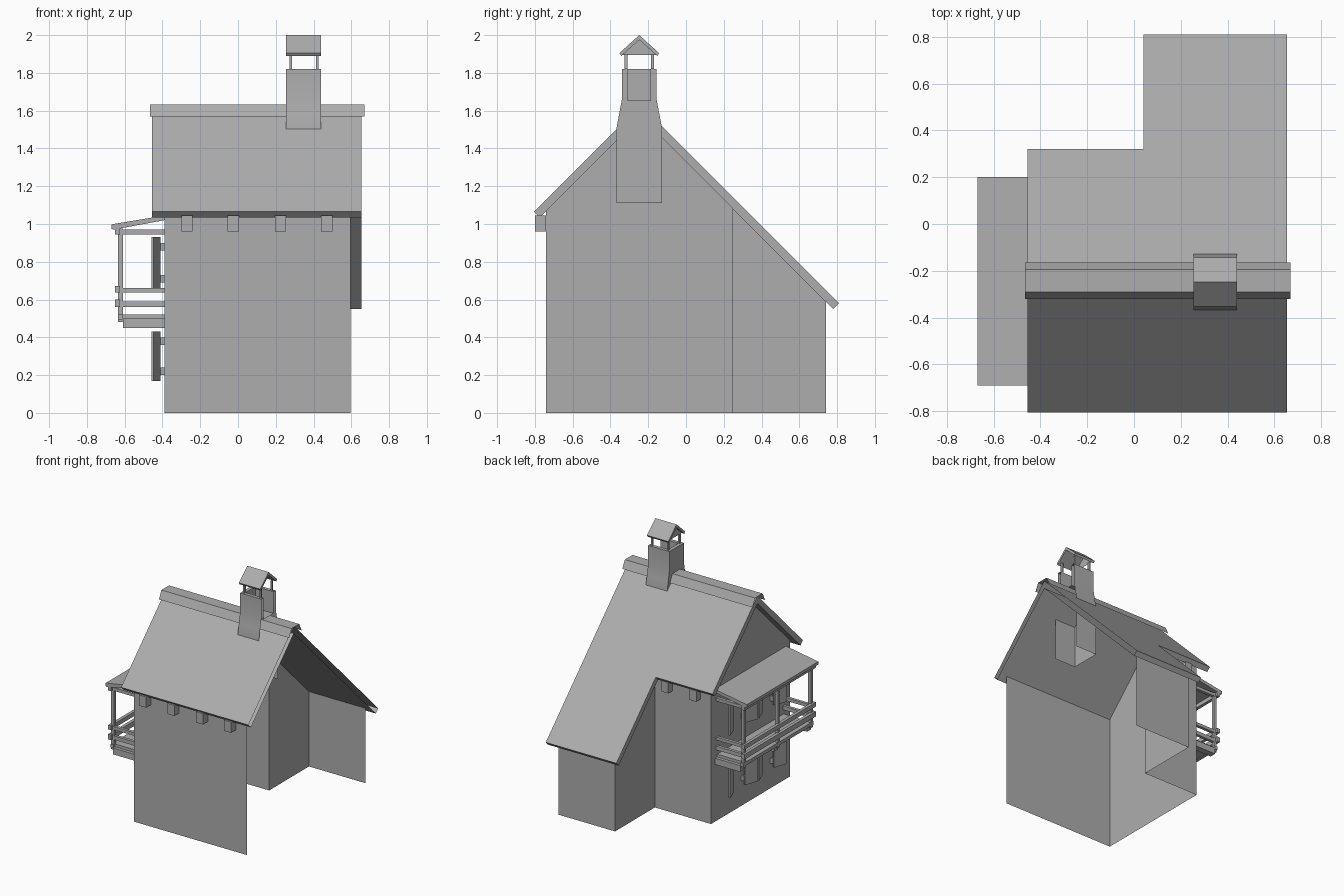
import bpy, bmesh
from math import radians

if "Cube" in bpy.data.objects:
    bpy.data.objects.remove(bpy.data.objects["Cube"])

grey = bpy.data.materials.new("dark_grey")
grey.diffuse_color = (0.42, 0.42, 0.42, 1)
grey.use_nodes = True
grey.node_tree.nodes["Principled BSDF"].inputs["Base Color"].default_value = grey.diffuse_color

def mesh(name, verts, faces):
    me = bpy.data.meshes.new(name)
    me.from_pydata(verts, [], faces)
    bm = bmesh.new()
    bm.from_mesh(me)
    bmesh.ops.recalc_face_normals(bm, faces=bm.faces)
    bm.to_mesh(me)
    bm.free()
    me.materials.append(grey)
    ob = bpy.data.objects.new(name, me)
    bpy.context.collection.objects.link(ob)
    return ob

def prism(name, pts, x0, x1, left=True, right=True, closed=True):
    """Sweep a (y, z) profile along x, with optional end caps."""
    n = len(pts)
    verts = [(x, y, z) for x in (x0, x1) for y, z in pts]
    faces = [(i, (i + 1) % n, n + (i + 1) % n, n + i) for i in range(n if closed else n - 1)]
    if left:
        faces.append(tuple(range(n)))
    if right:
        faces.append(tuple(range(n, 2 * n)))
    return mesh(name, verts, faces)

def box(name, x0, x1, y0, y1, z0, z1):
    return prism(name, [(y0, z0), (y1, z0), (y1, z1), (y0, z1)], x0, x1)

R = -0.24                      # ridge line
def under(y):                  # underside of the roof
    return 1.57 - abs(y - R)

# walls: the right side is open like a cutaway
L, X, F, B, E, S = -0.39, 0.595, -0.74, 0.245, 0.74, 0.10
mesh("front_wall", [(L, F, 0), (X, F, 0), (X, F, under(F)), (L, F, under(F))], [(0, 1, 2, 3)])
mesh("left_gable_wall", [(L, F, 0), (L, B, 0), (L, B, under(B)), (L, R, under(R)), (L, F, under(F))],
     [(0, 1, 2, 3, 4)])
mesh("back_wall", [(L, B, 0), (S, B, 0), (S, B, under(B)), (L, B, under(B))], [(0, 1, 2, 3)])
mesh("lean_to_walls", [(S, B, 0), (S, E, 0), (X, E, 0), (S, B, under(B)), (S, E, under(E)), (X, E, under(E))],
     [(0, 1, 4, 3), (1, 2, 5, 4)])

# roof slabs, open at the cutaway end
def slope(name, side, run, x0, x1, left):
    pts = [(0, 1.63), (run, 1.63 - run), (run - 0.03, 1.60 - run), (0, 1.57)]
    n = [(R + side * y, z) for y, z in pts]
    verts = [(x, y, z) for x in (x0, x1) for y, z in n]
    faces = [(i, i + 1, i + 5, i + 4) for i in range(3)]
    if left:
        faces.append((0, 1, 2, 3))
    return mesh(name, verts, faces)

slope("front_roof", -1, 0.565, -0.455, 0.655, True)
slope("back_roof", 1, 0.56, -0.455, 0.04, True)
slope("long_back_roof", 1, 1.05, 0.04, 0.655, True)
prism("ridge_cap", [(-0.32, 1.57), (-0.29, 1.632), (-0.195, 1.632), (-0.165, 1.57)],
      -0.465, 0.67, left=False, right=False, closed=False)

# joist ends under the eaves
for i, x in enumerate((-0.27, -0.025, 0.225, 0.47)):
    box(f"front_joist_{i}", x - 0.03, x + 0.03, -0.80, F, 0.96, 1.045)
    if x < 0:
        box(f"back_joist_{i}", x - 0.03, x + 0.03, B, 0.30, 0.96, 1.045)

# chimney shell, open at the cutaway side, with a flue pit in its top
C = -0.2475
half = [(0.12, 1.11), (0.12, 1.51), (0.105, 1.59), (0.09, 1.67), (0.09, 1.82), (0.062, 1.82), (0.062, 1.65)]
prof = [(C - y, z) for y, z in half] + [(C + y, z) for y, z in reversed(half)]
chimney = prism("chimney", prof, 0.255, 0.44, left=False, right=False, closed=False)
bpy.context.view_layer.objects.active = chimney
chimney.select_set(True)
bpy.ops.object.shade_smooth_by_angle(angle=radians(30))
outer = [(C - y, z) for y, z in half[:5]] + [(C + y, z) for y, z in reversed(half[:5])]
mesh("chimney_left_side", [(0.255, y, z) for y, z in outer], [tuple(range(len(outer)))])
flue = [(C - 0.062, 1.65), (C + 0.062, 1.65), (C + 0.062, 1.82), (C - 0.062, 1.82)]
mesh("flue_left_side", [(0.283, y, z) for y, z in flue], [(0, 1, 2, 3)])
box("flue_rim", 0.255, 0.283, C - 0.062, C + 0.062, 1.81, 1.82)

# chimney hood on four posts
for i, x in enumerate((0.272, 0.412)):
    for j, y in enumerate((C - 0.077, C + 0.063)):
        box(f"hood_post_{i}{j}", x, x + 0.014, y, y + 0.014, 1.82, 1.90)
prism("chimney_hood", [(C, 2.0), (C - 0.105, 1.905), (C - 0.095, 1.89), (C, 1.975),
                       (C + 0.095, 1.89), (C + 0.105, 1.905)], 0.255, 0.44)
mesh("hood_gable", [(0.272, C - 0.09, 1.895), (0.272, C + 0.09, 1.895), (0.272, C, 1.975)], [(0, 1, 2)])

# balcony floor, beams, posts and rails
Y0, Y1 = -0.66, 0.17
box("balcony_floor", -0.61, L, Y0, Y1, 0.50, 0.522)
box("floor_edge_beam", -0.635, -0.61, Y0 - 0.02, Y1 + 0.02, 0.495, 0.522)
for i, y in enumerate((Y0, C, Y1)):
    box(f"balcony_post_{i}", -0.635, -0.61, y - 0.012, y + 0.012, 0.48, 0.975)
    box(f"floor_beam_{i}", -0.61, L, y - 0.025, y + 0.025, 0.45, 0.50)
for name, z0, z1 in (("lower_rail", 0.56, 0.59), ("upper_rail", 0.638, 0.662), ("roof_beam", 0.945, 0.97)):
    box(name + "_long", -0.65, -0.625, Y0 - 0.03, Y1 + 0.03, z0, z1 + 0.01)
    for i, y in enumerate((Y0, Y1)):
        box(f"{name}_end_{i}", -0.65, L, y - 0.012, y + 0.012, z0, z1)

# balcony roof: a thin sloping slab
sec = [(-0.67, 0.975), (-0.66, 0.97), (L, 1.02), (L, 1.045), (-0.67, 0.998)]
mesh("balcony_roof", [(x, y, z) for y in (-0.69, 0.20) for x, z in sec],
     [(i, (i + 1) % 5, 5 + (i + 1) % 5, 5 + i) for i in range(5)] + [(0, 1, 2, 3, 4), (5, 6, 7, 8, 9)])

# pairs of shutters standing ajar on hinges on the left wall
def shutters(name, yc, z0, z1, hw=0.07):
    for k, s in enumerate((-1, 1)):
        y = yc + s * hw
        leaf = box(f"{name}_shutter_{k}", -0.006, 0.006, 0, s * 0.11, z0, z1)
        leaf.location = (L - 0.025, y, 0)
        leaf.rotation_euler.z = s * radians(20)
        for h, z in enumerate((z0 + 0.05, z1 - 0.05)):
            box(f"{name}_hinge_{k}{h}", L - 0.025, L, y - 0.008, y + 0.008, z - 0.02, z + 0.02)

for i, yc in enumerate((C - 0.18, C + 0.18)):
    shutters(f"lower_window_{i}", yc, 0.17, 0.43)
    shutters(f"upper_window_{i}", yc, 0.66, 0.93)
